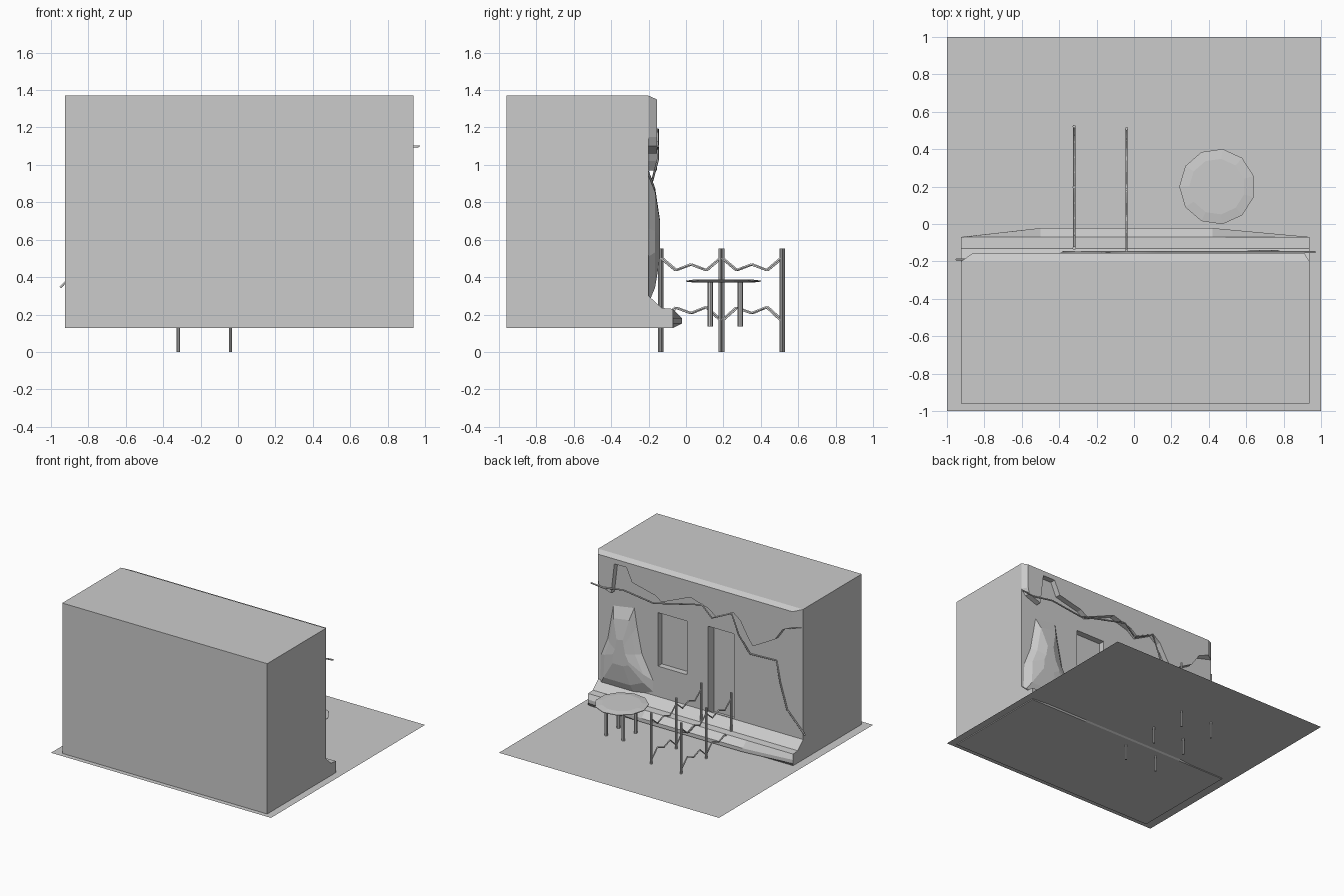
import bpy, bmesh, math
from mathutils import Vector

if "Cube" in bpy.data.objects:
    bpy.data.objects.remove(bpy.data.objects["Cube"])

GROUND = 0.135
WALL_Y = -0.2


def mesh_object(name, bm):
    bmesh.ops.recalc_face_normals(bm, faces=bm.faces)
    me = bpy.data.meshes.new(name)
    bm.to_mesh(me)
    bm.free()
    ob = bpy.data.objects.new(name, me)
    bpy.context.collection.objects.link(ob)
    return ob


def loft(name, rings):
    """Skin a list of equal-length closed rings and cap both ends."""
    bm = bmesh.new()
    vs = [[bm.verts.new(p) for p in ring] for ring in rings]
    n = len(vs[0])
    for a, b in zip(vs, vs[1:]):
        for i in range(n):
            j = (i + 1) % n
            bm.faces.new((a[i], a[j], b[j], b[i]))
    bm.faces.new(vs[0])
    bm.faces.new(vs[-1])
    return mesh_object(name, bm)


def box(name, lo, hi):
    ring = lambda y: [(lo[0], y, lo[2]), (hi[0], y, lo[2]), (hi[0], y, hi[2]), (lo[0], y, hi[2])]
    return loft(name, [ring(lo[1]), ring(hi[1])])


def rod(name, x, y, z0, z1, r, sides):
    ring = lambda z: [(x + r * math.cos(math.tau * i / sides),
                       y + r * math.sin(math.tau * i / sides), z) for i in range(sides)]
    return loft(name, [ring(z0), ring(z1)])


def pipe(name, points, r):
    cu = bpy.data.curves.new(name, 'CURVE')
    cu.dimensions = '3D'
    cu.bevel_depth = r
    cu.bevel_resolution = 1
    cu.use_fill_caps = True
    sp = cu.splines.new('POLY')
    sp.points.add(len(points) - 1)
    for p, co in zip(sp.points, points):
        p.co = (*co, 1)
    ob = bpy.data.objects.new(name, cu)
    bpy.context.collection.objects.link(ob)
    bpy.ops.object.select_all(action='DESELECT')
    bpy.context.view_layer.objects.active = ob
    ob.select_set(True)
    bpy.ops.object.convert(target='MESH')


# ground sheet
bm = bmesh.new()
bmesh.ops.create_grid(bm, x_segments=1, y_segments=1, size=1)
bmesh.ops.translate(bm, verts=bm.verts, vec=(0, 0, GROUND))
mesh_object("ground", bm)

# building block with recessed window and doorway on the back
block = box("building_block", (-0.925, -0.96, 0.128), (0.938, WALL_Y, 1.37))
for lo, hi in (((0.13, -0.25, 0.55), (0.395, 0, 0.99)),
               ((-0.295, -0.28, 0.27), (-0.06, 0, 1.0))):
    cutter = box("recess_cutter", lo, hi)
    cutter.hide_render = True
    mod = block.modifiers.new("recess", 'BOOLEAN')
    mod.operation = 'DIFFERENCE'
    mod.solver = 'EXACT'
    mod.object = cutter
    bpy.context.view_layer.objects.active = block
    bpy.ops.object.modifier_apply(modifier=mod.name)
    bpy.data.objects.remove(cutter)

# broken plaster slab along the top, chamfered at the upper edge and the end
slab = [(-0.925, 1.37), (-0.925, 1.22), (-0.77, 1.18), (-0.70, 1.08), (-0.50, 0.97),
        (-0.46, 1.02), (-0.385, 1.15), (-0.32, 1.20), (-0.165, 1.12), (-0.10, 1.17),
        (0.07, 1.22), (0.33, 1.11), (0.39, 1.15), (0.60, 1.20), (0.65, 1.31),
        (0.76, 1.31), (0.79, 1.06), (0.90, 1.10), (0.938, 1.15), (0.938, 1.37)]
loft("plaster_slab", [[(x, WALL_Y - 0.02, z) for x, z in slab],
                      [(x, WALL_Y, z) for x, z in slab],
                      [(min(max(x, -0.86), 0.91), -0.155, min(z, 1.35)) for x, z in slab]])

# faceted rock patch bulging from the wall
rock = [(0.80, 0.94), (0.61, 0.97), (0.585, 0.82), (0.54, 0.61), (0.44, 0.42), (0.44, 0.33),
        (0.60, 0.26), (0.92, 0.26), (0.91, 0.51), (0.85, 0.66)]
cx, cz = 0.70, 0.60
loft("rock_patch", [[(cx + (x - cx) * s, y, cz + (z - cz) * s) for x, z in rock]
                    for s, y in ((1, -0.22), (1, WALL_Y), (0.75, -0.165), (0.3, -0.14))])

# kerb at the foot of the wall, swelling in the middle
rings = []
for x, tip in ((-0.925, -0.069), (-0.5, -0.022), (0.42, -0.022), (0.938, -0.069)):
    rings.append([(x, y, z) for y, z in ((-0.21, 0.128), (-0.21, 0.30), (WALL_Y, 0.30),
                                         (-0.13, 0.235), (-0.07, 0.23), (tip, 0.182),
                                         (tip, 0.152), (-0.07, 0.128))])
loft("kerb", rings)

# loose cable across the wall
cable = [(0.97, 1.10), (0.86, 1.09), (0.676, 1.12), (0.40, 1.085), (0.13, 1.15), (-0.04, 1.19),
         (-0.13, 1.105), (-0.31, 1.19), (-0.375, 1.03), (-0.45, 0.88), (-0.69, 0.89),
         (-0.72, 0.73), (-0.785, 0.515), (-0.95, 0.345)]
pipe("cable", [(x, -0.15 if z > 1 else -0.19, z) for x, z in cable], 0.006)

# round table with four legs
tx, ty = 0.445, 0.2
ring = lambda r, z: [(tx + r * math.cos(math.pi + math.tau * i / 11),
                      ty + r * math.sin(math.pi + math.tau * i / 11), z) for i in range(11)]
loft("table_top", [ring(0.15, 0.37), ring(0.203, 0.376), ring(0.203, 0.381), ring(0.15, 0.388)])
for sx in (-1, 1):
    for sy in (-1, 1):
        rod("table_leg", tx + 0.078 * sx, ty + 0.01 + 0.08 * sy, GROUND, 0.375, 0.014, 8)

# two railings: posts with zigzag sagging ropes
for x, dy in ((-0.32, 0.006), (-0.04, -0.006)):
    posts = [y + dy for y in (-0.135, 0.19, 0.515)]
    for y in posts:
        rod("railing_post", x, y, 0, 0.552, 0.009, 8)
    for name, heights in (("upper_rope", (0.505, 0.437, 0.468, 0.437)),
                          ("lower_rope", (0.165, 0.237, 0.207, 0.24))):
        step = (posts[2] - posts[0]) / 8
        pipe(name, [(x, posts[0] + step * i, heights[i % 4]) for i in range(9)], 0.006)
